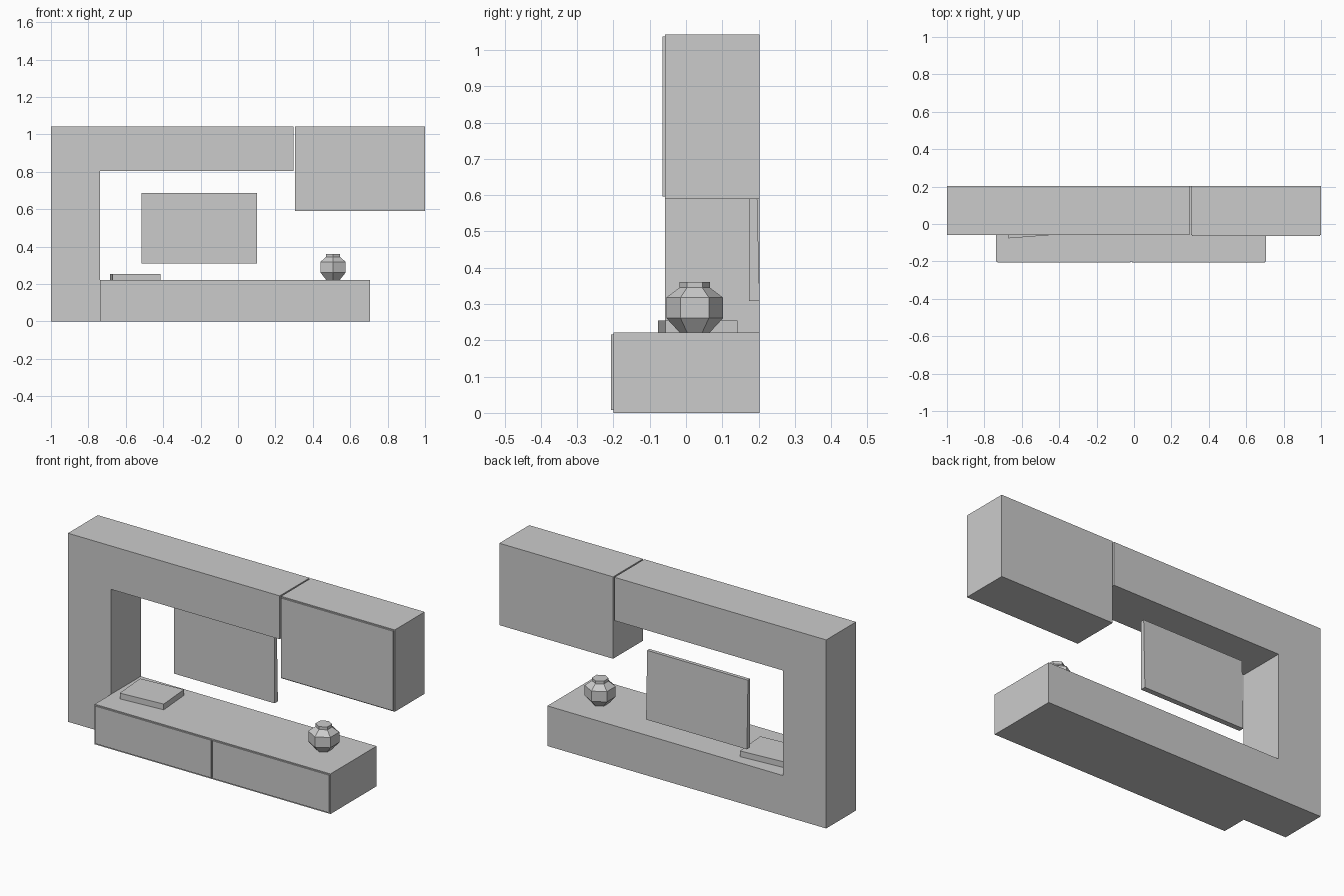
import bpy, bmesh, math

cube = bpy.data.objects.get("Cube")
if cube:
    bpy.data.objects.remove(cube, do_unlink=True)

grey = bpy.data.materials.new("plain_grey")
grey.use_nodes = True
grey.diffuse_color = (0.6, 0.6, 0.6, 1)
grey.node_tree.nodes["Principled BSDF"].inputs["Base Color"].default_value = (0.6, 0.6, 0.6, 1)


def finish(name, bm):
    bmesh.ops.recalc_face_normals(bm, faces=bm.faces)
    mesh = bpy.data.meshes.new(name)
    bm.to_mesh(mesh)
    bm.free()
    mesh.materials.append(grey)
    obj = bpy.data.objects.new(name, mesh)
    bpy.context.collection.objects.link(obj)
    return obj


def extrude_profile(name, points, direction):
    """Extrude a closed polygon along a direction."""
    bm = bmesh.new()
    face = bm.faces.new([bm.verts.new(p) for p in points])
    moved = bmesh.ops.extrude_face_region(bm, geom=[face])["geom"]
    verts = [v for v in moved if isinstance(v, bmesh.types.BMVert)]
    bmesh.ops.translate(bm, verts=verts, vec=direction)
    # keep the starting cap so the solid is closed
    if not face.is_valid:
        bmesh.ops.holes_fill(bm, edges=bm.edges)
    return finish(name, bm)


def box(name, x, y, z):
    return extrude_profile(
        name,
        [(x[0], y[0], z[0]), (x[1], y[0], z[0]), (x[1], y[0], z[1]), (x[0], y[0], z[1])],
        (0, y[1] - y[0], 0))


# Tall side column and overhead beam in one piece
BACK = 0.203
frame = [(-1, 0), (-0.737, 0), (-0.737, 0.803), (0.296, 0.803), (0.296, 1.043), (-1, 1.043)]
extrude_profile("frame", [(x, -0.058, z) for x, z in frame], (0, BACK + 0.058, 0))

# Low bench with two drawer fronts
box("bench", (-0.737, 0.706), (-0.2, BACK), (0, 0.222))
box("left_drawer_front", (-0.011, 0.7), (-0.206, -0.2), (0.008, 0.216))
box("right_drawer_front", (-0.731, -0.02), (-0.206, -0.2), (0.008, 0.216))

# Hanging cabinet with its door
box("wall_cabinet", (0.304, 1), (-0.058, BACK), (0.59, 1.043))
box("cabinet_door", (0.31, 0.994), (-0.065, -0.058), (0.596, 1.037))

# Screen panel, thinner towards the top
panel = [(0.174, 0.308), (BACK, 0.308), (0.194, 0.687), (0.174, 0.687)]
extrude_profile("screen", [(-0.515, y, z) for y, z in panel], (0.617, 0, 0))

# Slim box lying on the bench, turned slightly
media = box("media_box", (-0.128, 0.128), (-0.1, 0.1), (0, 0.032))
media.location = (-0.55, 0.033, 0.222)
media.rotation_euler.z = math.radians(4.4)

# Six-sided vase from stacked rings
bm = bmesh.new()
rings = []
for radius, z in [(0.042, 0.222), (0.078, 0.261), (0.078, 0.318), (0.042, 0.345), (0.042, 0.361)]:
    angles = [math.pi / 2 + i * math.tau / 6 for i in range(6)]
    rings.append([bm.verts.new((radius * math.cos(a), radius * math.sin(a), z)) for a in angles])
for low, high in zip(rings, rings[1:]):
    for i in range(6):
        j = (i + 1) % 6
        bm.faces.new((low[i], low[j], high[j], high[i]))
bm.faces.new(rings[0])
bm.faces.new(rings[-1])
vase = finish("vase", bm)
vase.location = (0.508, 0.024, 0)
